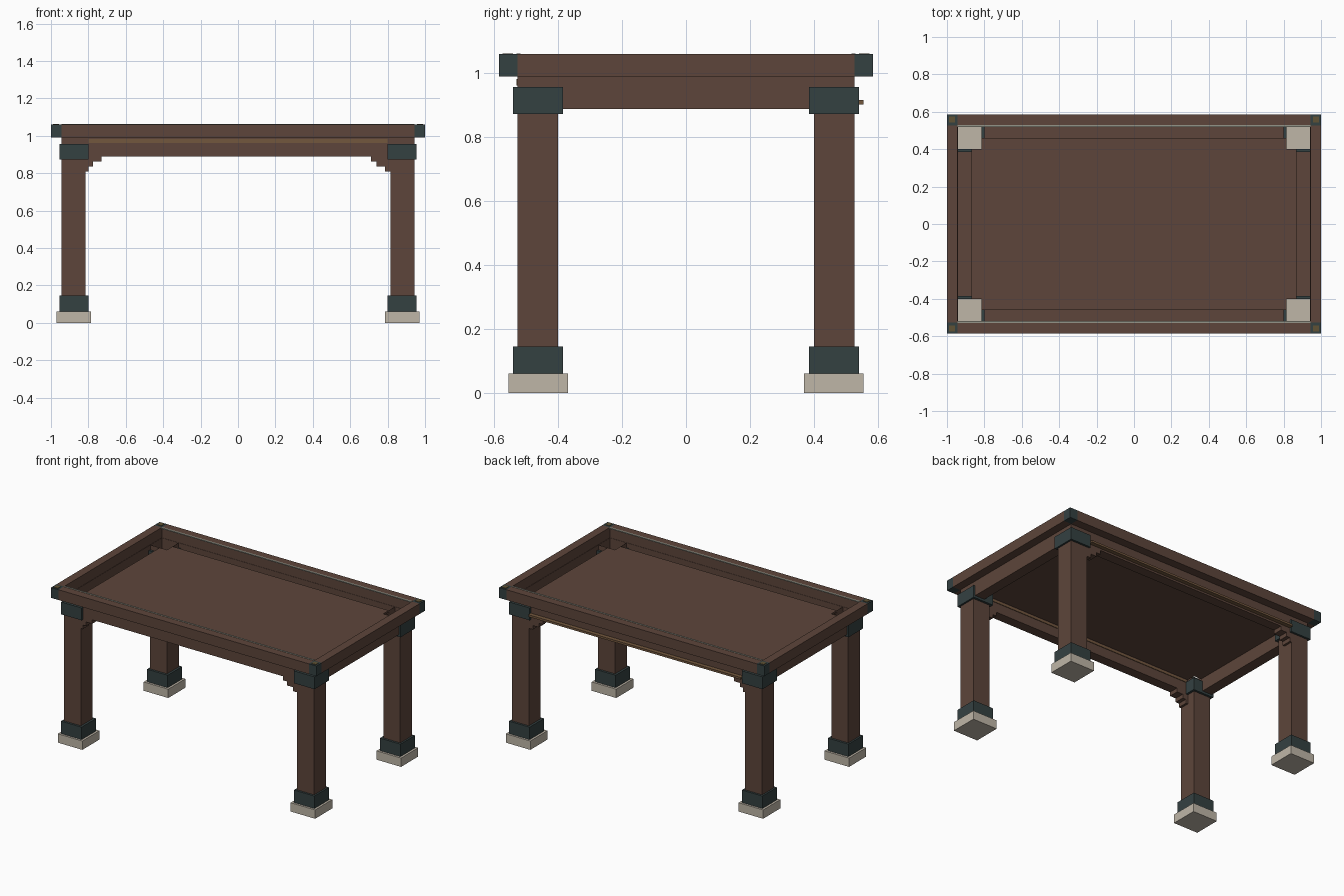
import bpy

if "Cube" in bpy.data.objects:
    bpy.data.objects.remove(bpy.data.objects["Cube"])

def mat(name, rgb):
    m = bpy.data.materials.new(name)
    m.diffuse_color = (*rgb, 1)
    m.use_nodes = True
    m.node_tree.nodes["Principled BSDF"].inputs["Base Color"].default_value = m.diffuse_color
    return m

WOOD = mat("brown wood", (0.110, 0.060, 0.043))
METAL = mat("dark teal metal", (0.034, 0.052, 0.053))
STONE = mat("pale stone", (0.52, 0.47, 0.39))
TRIM = mat("tan trim", (0.17, 0.095, 0.048))
BRASS = mat("dull brass", (0.115, 0.085, 0.035))
INLAY = mat("grey inlay", (0.30, 0.30, 0.25))

def mesh(name, verts, faces, m):
    me = bpy.data.meshes.new(name)
    me.from_pydata(verts, [], faces)
    me.materials.append(m)
    ob = bpy.data.objects.new(name, me)
    bpy.context.collection.objects.link(ob)
    return ob

def box(name, x, y, z, m, skip=""):
    """Box from ranges; skip 't' and/or 'b' leaves the top or bottom open."""
    (x0, x1), (y0, y1), (z0, z1) = sorted(x), sorted(y), sorted(z)
    v = [(a, b, c) for c in (z0, z1) for a, b in ((x0, y0), (x1, y0), (x1, y1), (x0, y1))]
    f = [(i, (i + 1) % 4, 4 + (i + 1) % 4, 4 + i) for i in range(4)]
    if "t" not in skip:
        f.append((4, 5, 6, 7))
    if "b" not in skip:
        f.append((3, 2, 1, 0))
    return mesh(name, v, f, m)

def collar(name, xo, yo, xi, yi, z, m):
    """Square ring wrapped around a leg."""
    def loop(x, y, h):
        (a, b), (c, d) = sorted(x), sorted(y)
        return [(a, c, h), (b, c, h), (b, d, h), (a, d, h)]
    v = loop(xo, yo, z[0]) + loop(xo, yo, z[1]) + loop(xi, yi, z[1]) + loop(xi, yi, z[0])
    f = []
    for k in range(3):
        for i in range(4):
            j = (i + 1) % 4
            f.append((4 * k + i, 4 * k + j, 4 * k + 4 + j, 4 * k + 4 + i))
    for i in range(4):
        j = (i + 1) % 4
        f.append((12 + i, 12 + j, j, i))
    return mesh(name, v, f, m)

LX, LY = (0.815, 0.943), (0.40, 0.527)

# Legs with feet, collars, and corner caps
for sx in (-1, 1):
    for sy in (-1, 1):
        tag = ("left" if sx < 0 else "right") + "_" + ("front" if sy < 0 else "back")
        X = lambda a, b: (sx * a, sx * b)
        Y = lambda a, b: (sy * a, sy * b)
        lx, ly = X(*LX), Y(*LY)
        box("foot_" + tag, X(0.785, 0.97), Y(0.37, 0.555), (0, 0.06), STONE)
        box("leg_" + tag, lx, ly, (0.06, 0.97), WOOD, "tb")
        for part, z in (("lower", (0.06, 0.145)), ("upper", (0.873, 0.957))):
            collar(part + "_collar_" + tag, X(0.80, 0.955), Y(0.385, 0.541), lx, ly, z, METAL)
        box("corner_cap_" + tag, X(0.943, 1.0), Y(0.527, 0.585), (0.99, 1.06), METAL)
        box("cap_stud_" + tag, X(0.956, 0.988), Y(0.542, 0.574), (1.058, 1.063), BRASS)

# Raised rim
for s, tag in ((-1, "front"), (1, "back")):
    box("rim_" + tag, (-0.943, 0.943), (s * 0.527, s * 0.585), (0.99, 1.06), WOOD)
    box("rim_inlay_" + tag, (-0.943, 0.943), (s * 0.518, s * 0.530), (1.055, 1.062), INLAY)
for s, tag in ((-1, "left"), (1, "right")):
    box("rim_" + tag, (s * 0.943, s), (-0.527, 0.527), (0.99, 1.06), WOOD)

# Aprons, open on top
for s, tag in ((-1, "left"), (1, "right")):
    box("apron_" + tag, (s * 0.87, s * 0.943), (-0.40, 0.40), (0.888, 0.99), WOOD, "t")
    box("apron_end_" + tag, (s * 0.941, s * 0.943), (-0.527, 0.527), (0.957, 0.99), WOOD)
for s, tag in ((-1, "front"), (1, "back")):
    y = (s * 0.46, s * 0.527)
    box("apron_" + tag, (-0.815, 0.815), y, (0.89, 0.99), WOOD, "t")
    box("apron_end_" + tag, (-0.943, 0.943), (s * 0.525, s * 0.527), (0.957, 0.99), WOOD)
    # Stepped corbels under the apron ends
    for sx, xs in ((-1, (0.73, 0.775, 0.80)), (1, (0.71, 0.74, 0.785))):
        for i, x in enumerate(xs):
            top = 0.89 - 0.027 * i
            box(f"corbel_{tag}_{sx}_{i}", (sx * x, sx * 0.815), y, (top - 0.027, top), WOOD)

# Tan trim strips
box("front_trim", (-0.80, 0.80), (-0.531, -0.527), (0.962, 0.982), TRIM)
box("front_inner_trim", (-0.80, 0.80), (-0.46, -0.456), (0.955, 0.97), TRIM)
box("back_trim", (-0.80, 0.80), (0.527, 0.555), (0.903, 0.917), TRIM)

# Recessed panel, notched around the legs
box("panel_centre", (-0.815, 0.815), (-0.46, 0.46), (0.978, 0.99), WOOD)
for s, tag in ((-1, "left"), (1, "right")):
    box("panel_" + tag, (s * 0.815, s * 0.87), (-0.40, 0.40), (0.978, 0.99), WOOD)
